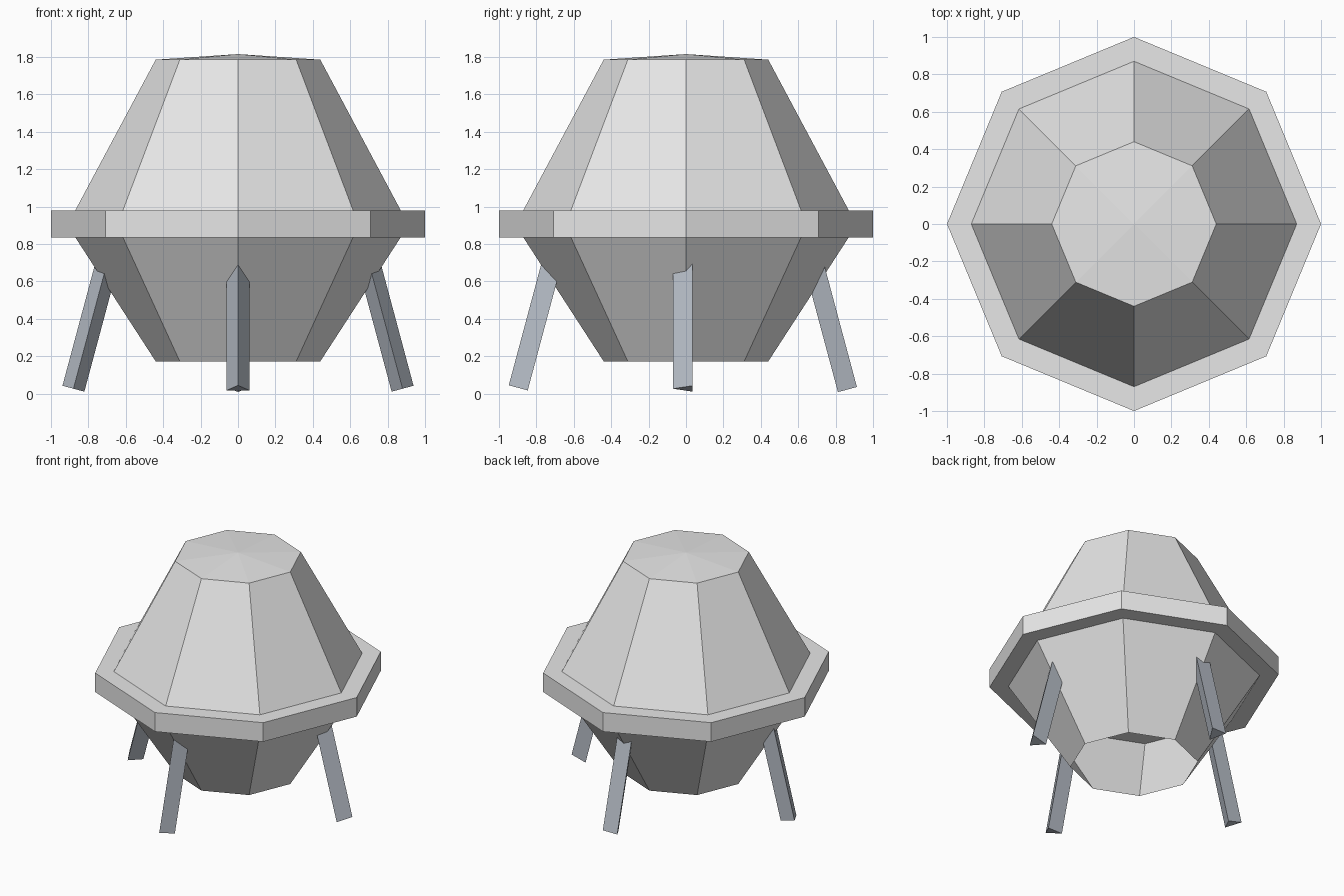
import bpy, math
from mathutils import Matrix, Vector

old = bpy.data.objects.get("Cube")
if old:
    bpy.data.objects.remove(old)


def material(name, rgb):
    m = bpy.data.materials.new(name)
    m.use_nodes = True
    colour = (*rgb, 1.0)
    m.diffuse_color = colour
    m.node_tree.nodes["Principled BSDF"].inputs["Base Color"].default_value = colour
    return m


hull_grey = material("hull grey", (0.8, 0.8, 0.8))
leg_grey = material("leg blue grey", (0.48, 0.52, 0.58))


def ring(sides, radius, z, turn=0.0):
    return [Vector((radius * math.cos(turn + math.tau * i / sides),
                    radius * math.sin(turn + math.tau * i / sides), z))
            for i in range(sides)]


def prism(name, low, high, mat, base=True, top=True, peak=None):
    """Join two rings of points, with optional flat or peaked ends."""
    n = len(low)
    verts = low + high
    faces = [(i, (i + 1) % n, n + (i + 1) % n, n + i) for i in range(n)]
    if base:
        faces.append(tuple(reversed(range(n))))
    if peak is not None:
        verts = verts + [Vector((0, 0, peak))]
        faces += [(n + i, n + (i + 1) % n, 2 * n) for i in range(n)]
    elif top:
        faces.append(tuple(range(n, 2 * n)))
    mesh = bpy.data.meshes.new(name)
    mesh.from_pydata(verts, [], faces)
    mesh.materials.append(mat)
    obj = bpy.data.objects.new(name, mesh)
    bpy.context.collection.objects.link(obj)
    return obj


# Octagonal hull: upper shell with shallow peak, flange, open lower shell
SIDES = 8
prism("upper_hull", ring(SIDES, 0.87, 0.98), ring(SIDES, 0.44, 1.785),
      hull_grey, base=False, peak=1.815)
prism("flange", ring(SIDES, 1.0, 0.835), ring(SIDES, 1.0, 0.98), hull_grey)
prism("lower_hull", ring(SIDES, 0.44, 0.172), ring(SIDES, 0.87, 0.835),
      hull_grey, base=False, top=False)

# Four splayed three-sided legs, all with one edge towards the front
LEAN = math.radians(15)
for name, dx, dy in (("front_leg", 0, -1), ("back_leg", 0, 1),
                     ("left_leg", 1, 0), ("right_leg", -1, 0)):
    leg = prism(name, ring(3, 0.07, 0, -math.pi / 2),
                ring(3, 0.07, 0.82, -math.pi / 2), leg_grey)
    tilt = Matrix.Rotation(LEAN, 4, Vector((dy, -dx, 0)))
    leg.matrix_world = Matrix.Translation((0.88 * dx, 0.88 * dy, 0.026)) @ tilt
